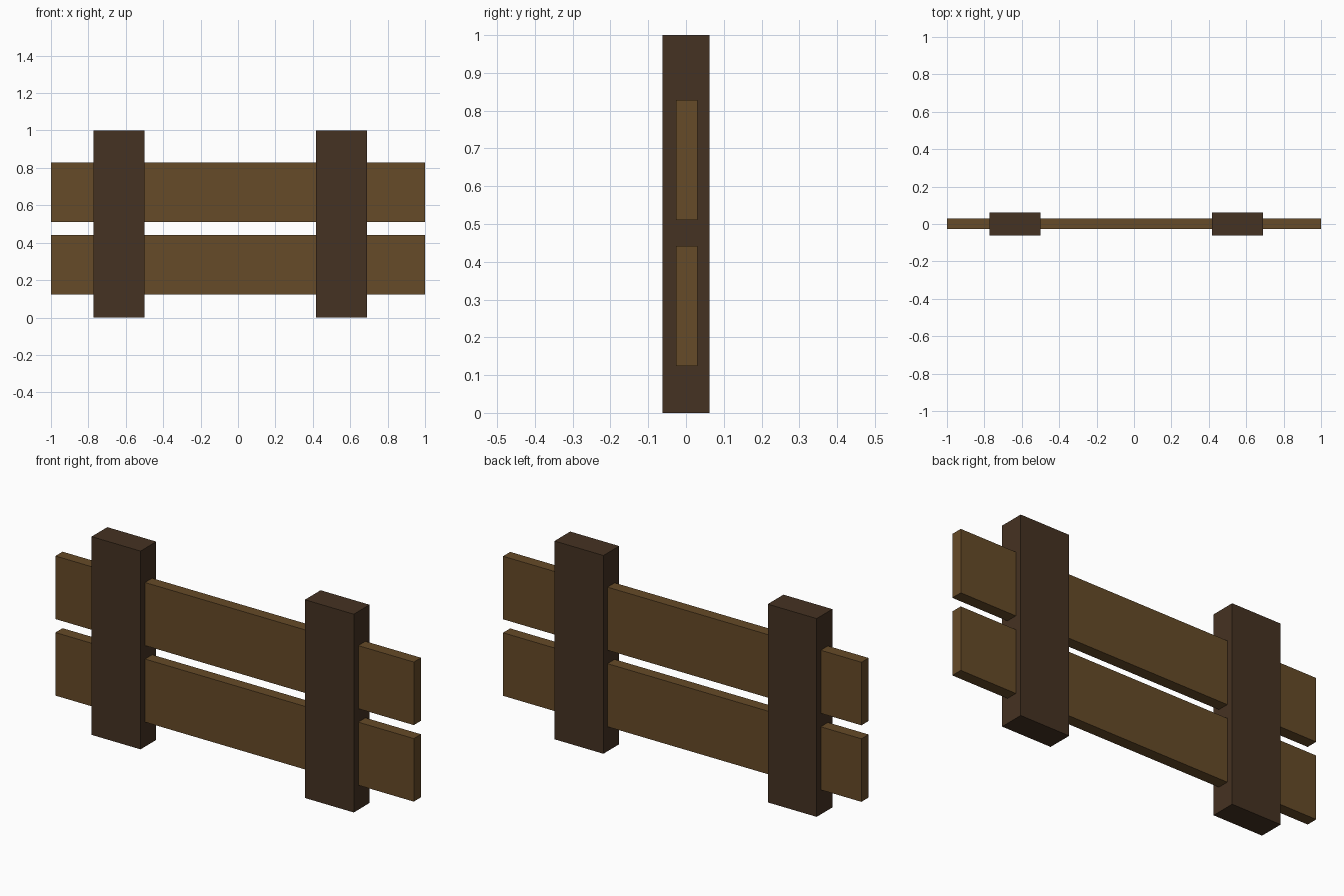
import bpy

if "Cube" in bpy.data.objects:
    bpy.data.objects.remove(bpy.data.objects["Cube"])


def material(name, color):
    mat = bpy.data.materials.new(name)
    mat.diffuse_color = (*color, 1)
    mat.use_nodes = True
    mat.node_tree.nodes["Principled BSDF"].inputs["Base Color"].default_value = mat.diffuse_color
    return mat


def box(name, x, y, z, mat):
    """Box spanning the given (min, max) range on each axis."""
    spans = (x, y, z)
    centre = [(a + b) / 2 for a, b in spans]
    bpy.ops.mesh.primitive_cube_add(size=1, location=centre)
    ob = bpy.context.object
    ob.name = name
    ob.scale = [b - a for a, b in spans]
    bpy.ops.object.transform_apply(location=False, rotation=False, scale=True)
    ob.data.materials.append(mat)
    return ob


dark_wood = material("dark_wood", (0.06, 0.032, 0.016))
light_wood = material("light_wood", (0.133, 0.069, 0.021))

# Upright posts
for name, x in (("left_post", (-0.773, -0.5)), ("right_post", (0.417, 0.69))):
    box(name, x, (-0.0625, 0.0625), (0, 1), dark_wood)

# Horizontal rails running through the posts
for name, z in (("lower_rail", (0.124, 0.442)), ("upper_rail", (0.51, 0.828))):
    box(name, (-1, 1), (-0.027, 0.03), z, light_wood)
